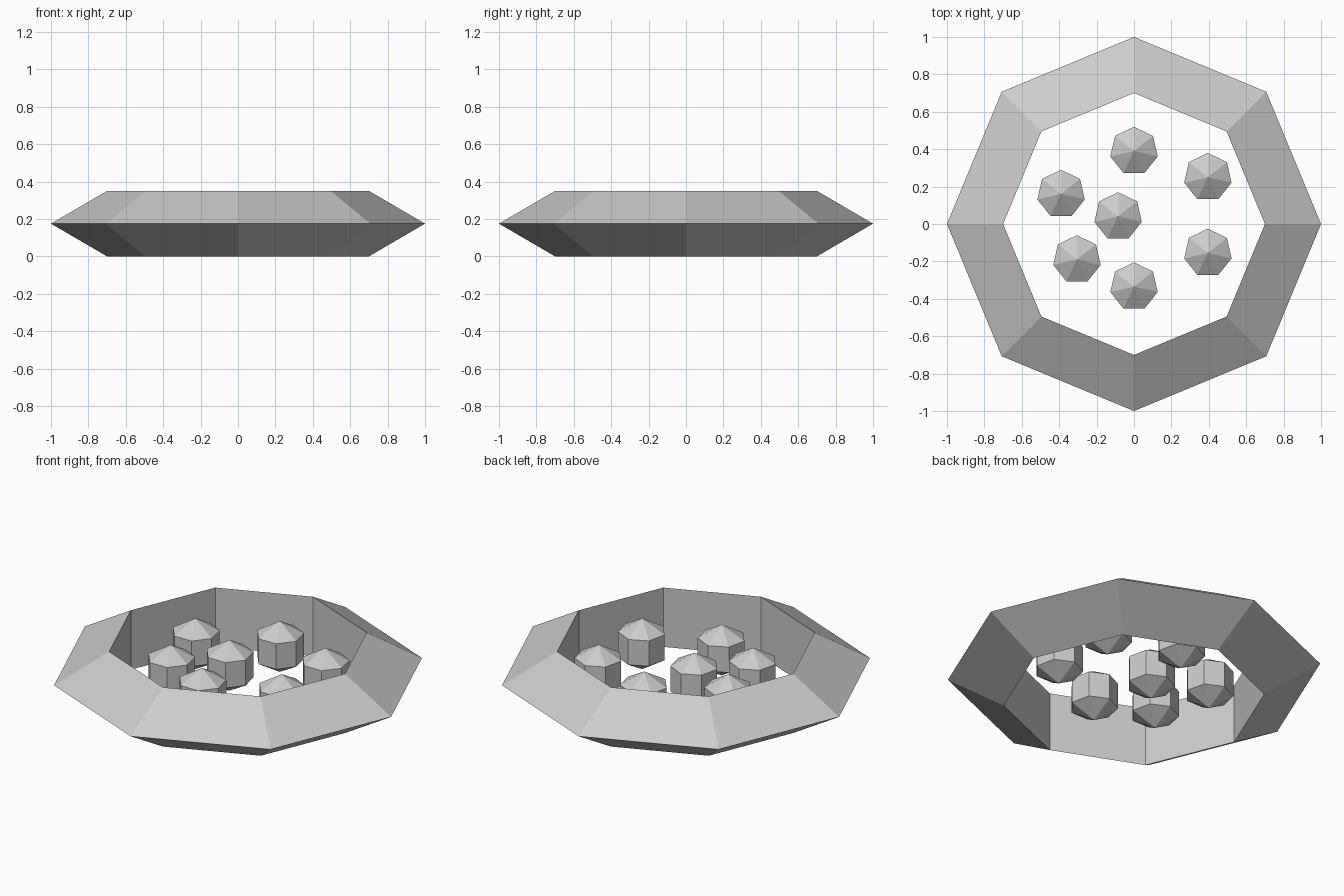
import bpy, bmesh
from math import cos, sin, pi

if "Cube" in bpy.data.objects:
    bpy.data.objects.remove(bpy.data.objects["Cube"])


def lathe(name, profile, sides, phase=0.0, closed=False, location=(0, 0, 0)):
    """Revolve an (r, z) profile into a flat-faced object; r = 0 makes a pole."""
    bm = bmesh.new()
    rings = []
    for r, z in profile:
        if r == 0:
            rings.append([bm.verts.new((0, 0, z))] * sides)
        else:
            rings.append([bm.verts.new((r * cos(phase + 2 * pi * i / sides),
                                        r * sin(phase + 2 * pi * i / sides), z))
                          for i in range(sides)])
    pairs = list(zip(rings, rings[1:]))
    if closed:
        pairs.append((rings[-1], rings[0]))
    for a, b in pairs:
        for i in range(sides):
            j = (i + 1) % sides
            # drop repeated verts so poles become triangles
            bm.faces.new(list(dict.fromkeys((a[i], a[j], b[j], b[i]))))
    bmesh.ops.recalc_face_normals(bm, faces=bm.faces)
    mesh = bpy.data.meshes.new(name)
    bm.to_mesh(mesh)
    bm.free()
    obj = bpy.data.objects.new(name, mesh)
    obj.location = location
    bpy.context.collection.objects.link(obj)
    return obj


# Octagonal outer ring with a triangular cross-section
lathe("outer_ring", [(0.7, 0), (1.0, 0.175), (0.7, 0.35)], 8, closed=True)

# Seven-sided coarse beads floating inside the ring
R = 0.15
bead = [(0, -R), (R * cos(pi / 6), -R / 2), (R * cos(pi / 6), R / 2), (0, R)]
centres = [(0, 0.39), (0.395, 0.25), (-0.39, 0.16), (-0.085, 0.04),
           (-0.305, -0.19), (0.395, -0.155), (0, -0.335)]
for n, (x, y) in enumerate(centres, 1):
    lathe(f"bead_{n}", bead, 7, phase=pi / 2, location=(x, y, 0.175))
